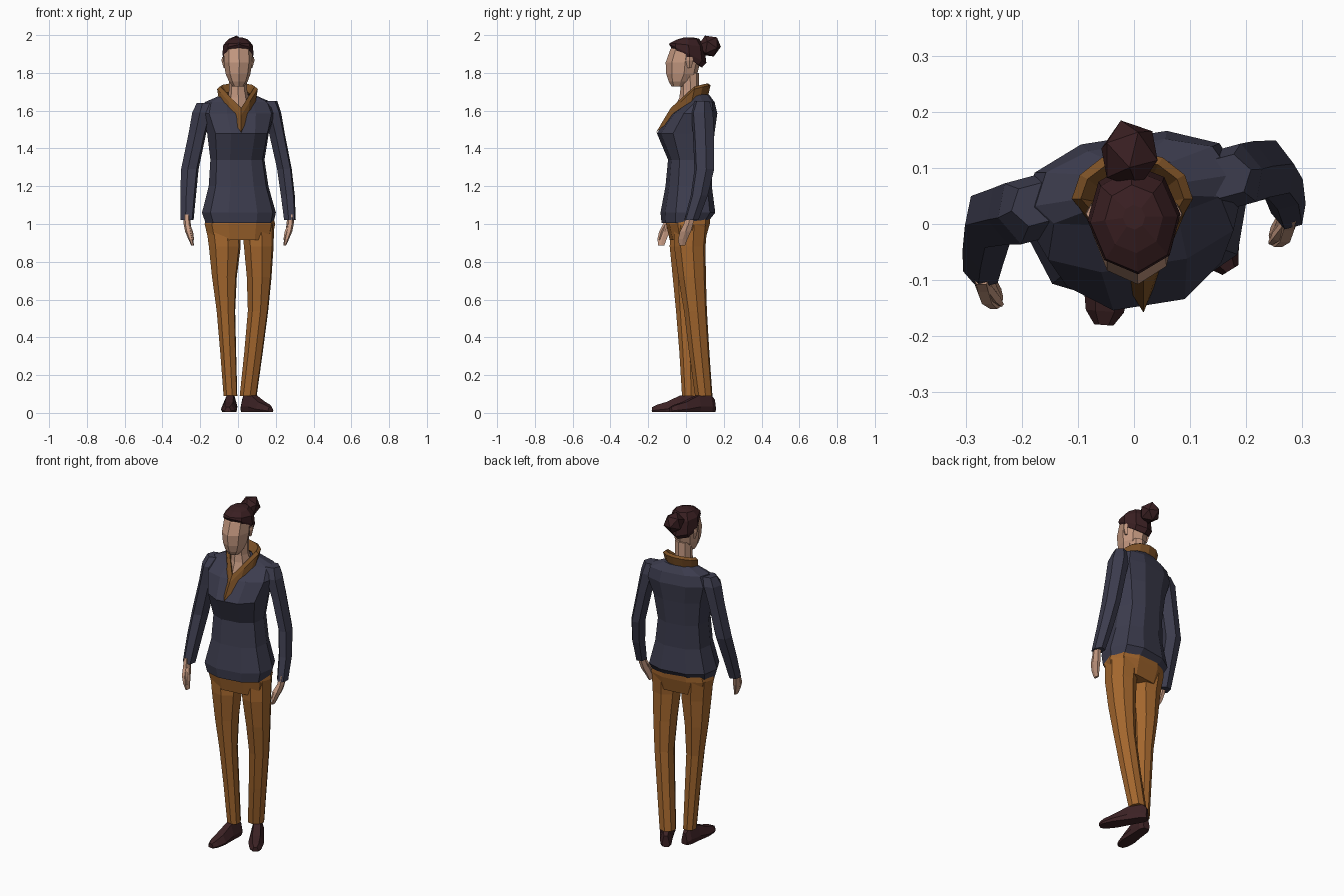
import bpy, bmesh, math
from mathutils import Vector, Matrix


def material(name, rgb):
    m = bpy.data.materials.new(name)
    m.diffuse_color = (*rgb, 1)
    return m


SKIN = material("skin", (0.56, 0.32, 0.22))
HAIR = material("dark brown hair", (0.042, 0.014, 0.016))
NAVY = material("navy wool", (0.045, 0.045, 0.075))
SCARF = material("brown collar", (0.21, 0.085, 0.02))
OCHRE = material("ochre cloth", (0.37, 0.135, 0.027))
SHOE = material("dark leather", (0.046, 0.016, 0.018))


def finish(name, bm, mat):
    bmesh.ops.recalc_face_normals(bm, faces=bm.faces)
    me = bpy.data.meshes.new(name)
    bm.to_mesh(me)
    bm.free()
    me.materials.append(mat)
    ob = bpy.data.objects.new(name, me)
    bpy.context.collection.objects.link(ob)
    return ob


def loft(name, rings, mat, caps=True, closed=False):
    """Skin a list of point rings with flat quads."""
    bm = bmesh.new()
    loops = [[bm.verts.new(p) for p in r] for r in rings]
    n = len(loops[0])
    pairs = list(zip(loops, loops[1:]))
    if closed:
        pairs.append((loops[-1], loops[0]))
    for a, b in pairs:
        for i in range(n):
            j = (i + 1) % n
            bm.faces.new((a[i], a[j], b[j], b[i]))
    if caps and not closed:
        bm.faces.new(loops[0])
        bm.faces.new(loops[-1])
    return finish(name, bm, mat)


def ring(z, cx, cy, rx, front, back=None, n=8, yaw=0, slope=0, square=1.0):
    """Horizontal section with separate front and back depth."""
    back = front if back is None else back
    rot = Matrix.Rotation(math.radians(yaw), 3, 'Z')
    pts = []
    for i in range(n):
        a = 2 * math.pi * i / n
        c, s = math.cos(a), math.sin(a)
        x = math.copysign(abs(c) ** square, c) * rx
        y = math.copysign(abs(s) ** square, s) * (front if s < 0 else back)
        pts.append(Vector((cx, cy, z + slope * y)) + rot @ Vector((x, y, 0)))
    return pts


# sweater body, turned slightly to the side
loft("sweater_body", [ring(*r, n=10, yaw=9, square=0.8) for r in (
    (1.005, .008, .005, .182, .130, .100),
    (1.060, .005, .010, .198, .140, .140),
    (1.200, .003, .015, .160, .120, .118),
    (1.340, -.003, .020, .145, .112, .115),
    (1.480, .000, .025, .165, .178, .122),
    (1.585, .000, .040, .198, .120, .120),
    (1.645, .000, .060, .178, .055, .085),
    (1.685, .000, .060, .085, .030, .060))], NAVY)

# sleeves: shoulder to cuff
SLEEVES = {
    "left": ((1.640, -.175, .035, .045, .040), (1.590, -.190, .025, .054, .065),
             (1.480, -.215, .020, .048, .060), (1.290, -.255, .010, .048, .055),
             (1.150, -.264, -.035, .043, .048), (1.020, -.270, -.075, .036, .042)),
    "right": ((1.650, .165, .085, .045, .040), (1.590, .180, .085, .050, .062),
              (1.480, .206, .092, .043, .060), (1.290, .246, .097, .040, .056),
              (1.150, .264, .070, .038, .048), (1.020, .275, .028, .032, .040)),
}
for side, rows in SLEEVES.items():
    loft(side + "_sleeve", [ring(*r, n=6, yaw=15) for r in rows], NAVY)

# hands with thumbs
HANDS = {"left": (-.272, -.085, 1), "right": (.279, .025, -1)}
for side, (x, y, d) in HANDS.items():
    loft(side + "_hand", [ring(z, x + d * dx, y + dy, rx, ry, n=6) for z, dx, dy, rx, ry in (
        (1.05, 0, 0, .018, .026), (1.00, .003, -.012, .019, .028),
        (.96, .010, -.028, .018, .034), (.92, .022, -.042, .013, .028),
        (.885, .032, -.046, .007, .018))], SKIN)
    loft(side + "_thumb", [ring(z, x + d * dx, y + dy, r, r, n=5) for z, dx, dy, r in (
        (1.0, .008, -.025, .010), (.96, .024, -.046, .010), (.915, .035, -.058, .005))], SKIN)

# trousers: hips and two legs
loft("trouser_hips", [ring(*r, n=10, yaw=7, square=0.8) for r in (
    (1.07, .010, .010, .170, .105, .120),
    (1.00, .010, .010, .188, .112, .112),
    (.915, .012, .008, .170, .090, .090))], OCHRE)
LEGS = {
    "left": ((1.00, -.080, .005, .092, .092), (.88, -.070, -.002, .086, .086),
             (.72, -.072, .000, .067, .072), (.54, -.064, .002, .050, .056),
             (.32, -.052, .012, .043, .048), (.09, -.040, .020, .037, .042)),
    "right": ((1.00, .105, .025, .088, .090), (.88, .110, .020, .080, .085),
              (.72, .112, .032, .067, .075), (.54, .106, .050, .055, .062),
              (.32, .082, .070, .050, .055), (.09, .054, .094, .046, .047)),
}
for side, rows in LEGS.items():
    loft(side + "_trouser_leg", [ring(*r, n=8, yaw=12, square=0.9) for r in rows], OCHRE)


# shoes: upright sections from heel to toe
def shoe(name, heel, toe):
    h, t = Vector((*heel, 0)), Vector((*toe, 0))
    across = (t - h).normalized().cross(Vector((0, 0, 1)))
    rings = []
    for f, w, top in ((0, .020, .070), (.1, .033, .095), (.38, .036, .093),
                      (.68, .043, .058), (.9, .034, .042), (1, .017, .030)):
        section = ((-w * .85, .005), (-w, top * .35), (-w * .5, top),
                   (w * .5, top), (w, top * .35), (w * .85, .005))
        rings.append([h.lerp(t, f) + across * x + Vector((0, 0, z)) for x, z in section])
    loft(name, rings, SHOE)


shoe("left_shoe", (-.034, .065), (-.054, -.180))
shoe("right_shoe", (.030, .148), (.172, -.082))

# neck, widening into the open collar
loft("neck", [ring(*r) for r in (
    (1.59, .005, .040, .060, .110, .040), (1.67, .002, .035, .055, .070, .045),
    (1.71, .000, .025, .048, .055, .045), (1.80, .000, .020, .046, .050, .050))], SKIN)

# folded collar with a V front
def collar_loop(rx, cy, front, back, side_z, tip_z, back_z, n=12):
    pts = []
    for i in range(n):
        a = 2 * math.pi * i / n
        c, s = math.cos(a), math.sin(a)
        if s < -0.01:
            u = 1 - abs(c)
            y, z = cy - front * u, side_z + (tip_z - side_z) * u
        else:
            u = 0
            y, z = cy + back * s, side_z + (back_z - side_z) * s
        pts.append(Vector((rx * c + .02 * u - .003, y, z)))
    return pts


loft("collar", [collar_loop(*r) for r in (
    (.096, .030, .188, .085, 1.645, 1.485, 1.670),
    (.108, .045, .150, .085, 1.715, 1.575, 1.735),
    (.092, .045, .125, .070, 1.728, 1.615, 1.745),
    (.066, .040, .105, .045, 1.690, 1.595, 1.700))], SCARF, closed=True)

# head
loft("head", [ring(*r, yaw=4) for r in (
    (1.728, .002, -.040, .030, .036, .045), (1.755, .002, -.030, .050, .062, .065),
    (1.795, .000, -.015, .066, .090, .075), (1.855, .000, -.010, .075, .098, .085),
    (1.925, .000, .000, .074, .083, .085), (1.965, .000, .005, .050, .055, .060))], SKIN)
for side, d in (("left", -1), ("right", 1)):
    loft(side + "_ear", [ring(z, d * x, .018, rx, ry, n=4) for z, x, rx, ry in (
        (1.825, .070, .006, .010), (1.865, .076, .011, .020), (1.885, .077, .008, .016))], SKIN)

# swept-back hair and bun
loft("hair", [ring(*r[:6], yaw=4, slope=r[6]) for r in (
    (1.872, .000, .015, .076, .090, .070, -.62),
    (1.900, .000, .012, .083, .102, .096, -.50),
    (1.948, .000, .008, .078, .094, .090, -.10),
    (1.978, .000, .010, .052, .062, .060, .05),
    (1.988, .000, .012, .020, .022, .022, 0))], HAIR)
bm = bmesh.new()
bmesh.ops.create_icosphere(bm, subdivisions=1, radius=1, matrix=Matrix.Translation(
    (-.008, .124, 1.942)) @ Matrix.Rotation(.4, 4, 'X') @ Matrix.Diagonal((.056, .064, .060, 1)))
finish("hair_bun", bm, HAIR)
